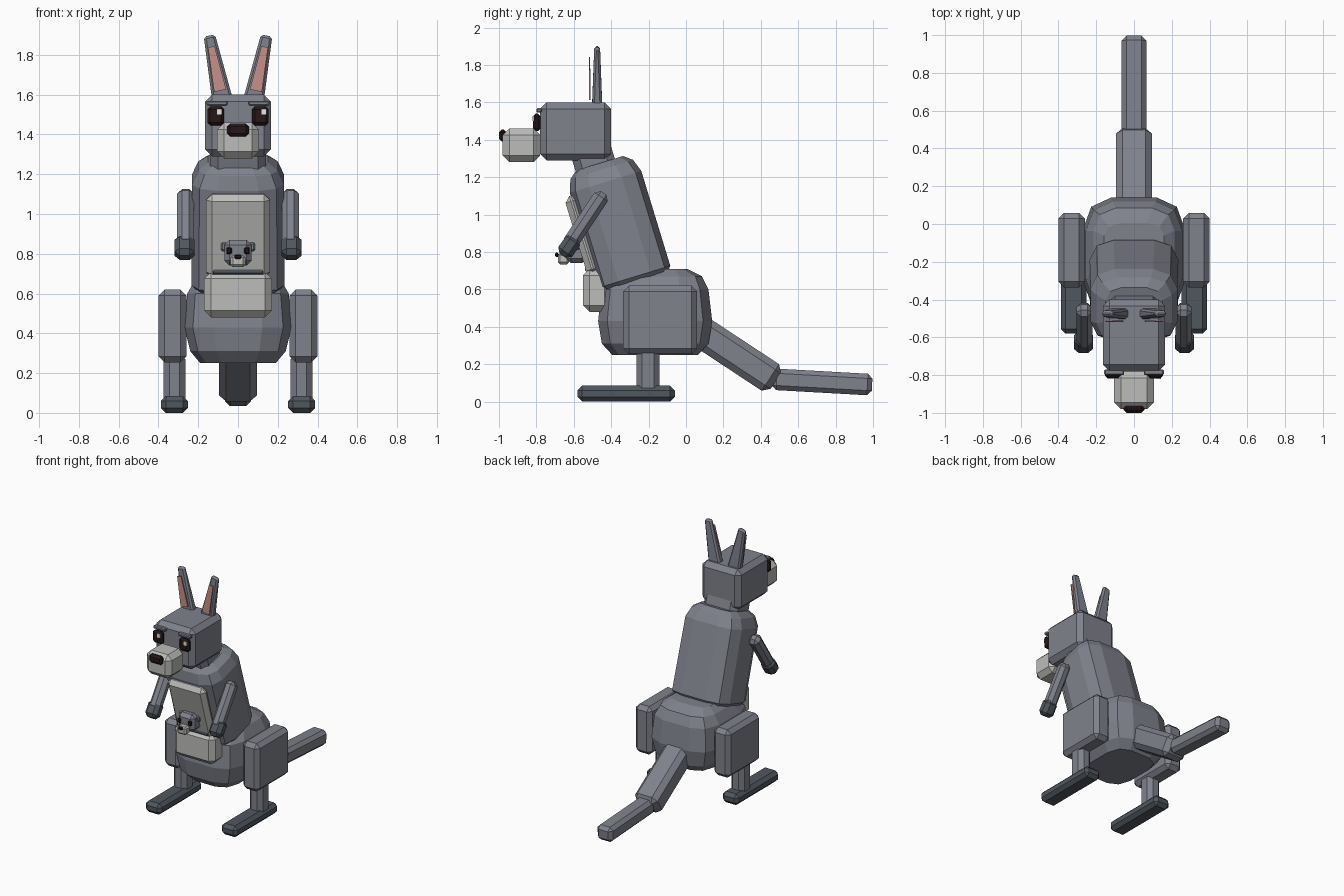
import bpy, bmesh
from math import atan2, radians
from mathutils import Matrix, Vector

cube = bpy.data.objects.get("Cube")
if cube:
    bpy.data.objects.remove(cube, do_unlink=True)


def material(name, *srgb):
    m = bpy.data.materials.new(name)
    colour = [((c + 0.055) / 1.055) ** 2.4 for c in srgb] + [1]
    m.use_nodes = True
    m.diffuse_color = colour
    m.node_tree.nodes["Principled BSDF"].inputs["Base Color"].default_value = colour
    return m


fur = material("grey fur", 0.50, 0.51, 0.55)
dark = material("dark paw", 0.31, 0.34, 0.37)
pale = material("pale fur", 0.74, 0.74, 0.73)
pink = material("ear pink", 0.78, 0.56, 0.53)
black = material("eye black", 0.15, 0.09, 0.09)
white = material("eye glint", 0.95, 0.95, 0.95)


def finish(name, bm, mat, matrix):
    bmesh.ops.recalc_face_normals(bm, faces=bm.faces)
    mesh = bpy.data.meshes.new(name)
    bm.to_mesh(mesh)
    bm.free()
    mesh.materials.append(mat)
    ob = bpy.data.objects.new(name, mesh)
    ob.matrix_world = matrix
    bpy.context.collection.objects.link(ob)
    return ob


def block(name, centre, size, mat, bevel=0.02, tilt=0.0, roll=0.0, taper=1.0):
    """Chamfered box; tilt turns about x, roll about y, taper narrows the top."""
    bm = bmesh.new()
    bmesh.ops.create_cube(bm, size=1)
    for v in bm.verts:
        k = taper if v.co.z > 0 else 1
        v.co = Vector((v.co.x * size[0] * k, v.co.y * size[1] * k, v.co.z * size[2]))
    if bevel:
        bmesh.ops.bevel(bm, geom=bm.edges[:], offset=bevel, segments=1,
                        affect='EDGES', clamp_overlap=True)
    m = Matrix.Translation(centre) @ Matrix.Rotation(roll, 4, 'Y') @ Matrix.Rotation(tilt, 4, 'X')
    return finish(name, bm, mat, m)


def limb(name, x, start, end, width, depth, mat, bevel, taper=1.0):
    """Chamfered box between two (y, z) points."""
    (y0, z0), (y1, z1) = start, end
    d = Vector((0, y1 - y0, z1 - z0))
    return block(name, (x, (y0 + y1) / 2, (z0 + z1) / 2), (width, depth, d.length),
                 mat, bevel, atan2(-d.y, d.z), 0, taper)


def loft(name, rings, mat, centre, tilt=0.0):
    """Stack of twelve-sided rings given as (z, half width, half depth, y shift)."""
    corner = [(1, 0.45), (0.84, 0.84), (0.45, 1)]
    outline = []
    for sx, sy in ((1, 1), (-1, 1), (-1, -1), (1, -1)):
        part = [(sx * a, sy * b) for a, b in corner]
        outline += part if sx * sy > 0 else part[::-1]
    bm = bmesh.new()
    loops = [[bm.verts.new((a * hx, b * hy + dy, z)) for a, b in outline]
             for z, hx, hy, dy in rings]
    n = len(outline)
    for low, high in zip(loops, loops[1:]):
        for i in range(n):
            bm.faces.new((low[i], low[(i + 1) % n], high[(i + 1) % n], high[i]))
    bm.faces.new(loops[0])
    bm.faces.new(loops[-1])
    return finish(name, bm, mat, Matrix.Translation(centre) @ Matrix.Rotation(tilt, 4, 'X'))


# Trunk
loft("pelvis", [(0.25, 0.19, 0.23, 0), (0.31, 0.24, 0.285, 0), (0.43, 0.27, 0.305, 0),
                (0.60, 0.255, 0.285, 0), (0.67, 0.215, 0.22, 0.03), (0.71, 0.16, 0.12, 0.05)],
     fur, (0, -0.165, 0))
lean = radians(17)
loft("torso", [(-0.34, 0.19, 0.16, 0), (-0.29, 0.235, 0.2, 0), (0.24, 0.23, 0.2, 0),
               (0.31, 0.2, 0.175, 0), (0.345, 0.15, 0.13, 0)], fur, (0, -0.36, 0.945), lean)
limb("neck", 0, (-0.46, 1.18), (-0.52, 1.38), 0.28, 0.22, fur, 0.04)
block("belly_patch", (0, -0.555, 0.89), (0.32, 0.07, 0.44), pale, 0.03, lean)
block("pouch", (0, -0.475, 0.595), (0.34, 0.15, 0.23), pale, 0.035)
block("pouch_opening", (0, -0.49, 0.72), (0.26, 0.1, 0.05), dark, 0.008)

# Tail
limb("tail_base", 0, (0.04, 0.40), (0.48, 0.11), 0.19, 0.17, fur, 0.035)
limb("tail_tip", 0, (0.46, 0.12), (0.995, 0.09), 0.13, 0.115, fur, 0.025)

# Head
block("head", (0, -0.59, 1.445), (0.33, 0.38, 0.31), fur, 0.035)
block("snout", (0, -0.88, 1.37), (0.21, 0.2, 0.18), pale, 0.035)
block("nose", (0, -0.98, 1.422), (0.11, 0.04, 0.065), black, 0.015)

# Young one peeking out
block("joey_head", (0, -0.585, 0.805), (0.135, 0.11, 0.13), fur, 0.025)
block("joey_snout", (0, -0.655, 0.763), (0.075, 0.06, 0.06), pale, 0.012)
block("joey_nose", (0, -0.69, 0.785), (0.035, 0.02, 0.022), black, 0.006)

for side, s in (("left", 1), ("right", -1)):
    # Face
    block(side + "_eye", (s * 0.112, -0.797, 1.493), (0.085, 0.04, 0.095), black, 0.015)
    block(side + "_eye_glint", (s * 0.112 + 0.018, -0.817, 1.513), (0.025, 0.008, 0.028), white, 0)
    block(side + "_brow", (s * 0.105, -0.785, 1.557), (0.105, 0.03, 0.024), fur, 0.006)
    # Ears
    block(side + "_ear", (s * 0.11, -0.475, 1.73), (0.105, 0.056, 0.34), fur, 0.012, 0, s * 0.2, 0.55)
    block(side + "_inner_ear", (s * 0.112, -0.515, 1.73), (0.062, 0.009, 0.225), pink, 0, 0, s * 0.2, 0.55)
    block(side + "_joey_ear", (s * 0.07, -0.575, 0.835), (0.03, 0.03, 0.045), fur, 0.008)
    block(side + "_joey_eye", (s * 0.045, -0.64, 0.815), (0.028, 0.02, 0.035), black, 0.006)
    # Arms
    limb(side + "_arm", s * 0.263, (-0.44, 1.115), (-0.63, 0.83), 0.085, 0.085, fur, 0.025)
    limb(side + "_hand", s * 0.268, (-0.59, 0.88), (-0.66, 0.78), 0.1, 0.09, dark, 0.025)
    # Legs
    block(side + "_thigh", (s * 0.33, -0.138, 0.437), (0.14, 0.395, 0.365), fur, 0.03)
    block(side + "_shin", (s * 0.32, -0.203, 0.17), (0.11, 0.125, 0.26), fur, 0.03)
    block(side + "_foot", (s * 0.32, -0.32, 0.0425), (0.135, 0.52, 0.085), dark, 0.025)
